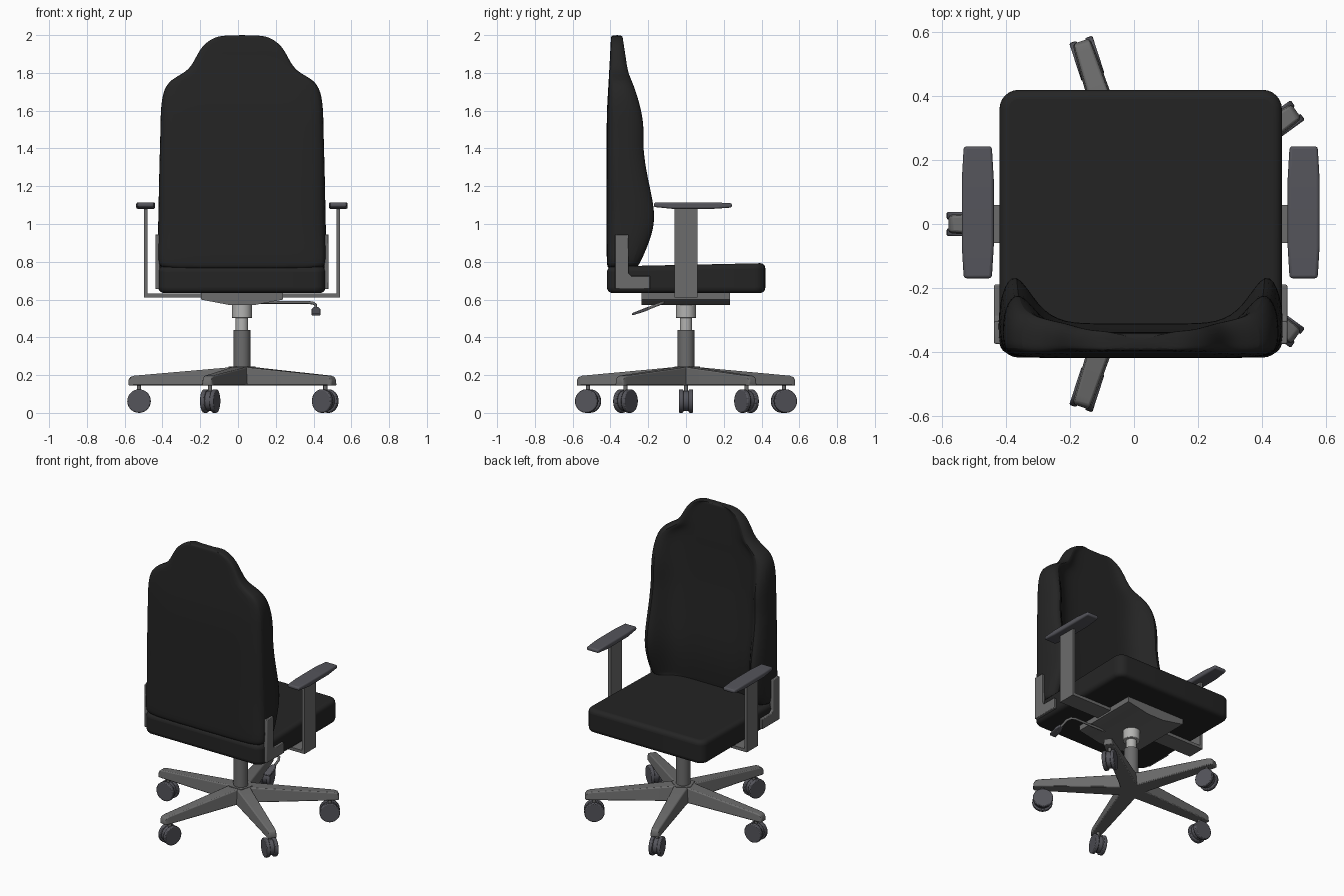
import bpy, bmesh, math
from mathutils import Matrix, Vector

if "Cube" in bpy.data.objects:
    bpy.data.objects.remove(bpy.data.objects["Cube"])

CX = 0.021  # the chair's axis sits slightly right of the overall centre


def material(name, rgb):
    m = bpy.data.materials.new(name)
    m.diffuse_color = (*rgb, 1)
    m.use_nodes = True
    m.node_tree.nodes["Principled BSDF"].inputs["Base Color"].default_value = m.diffuse_color
    return m


FABRIC = material("black_fabric", (0.018, 0.018, 0.018))
PLASTIC = material("dark_plastic", (0.09, 0.09, 0.105))
METAL = material("grey_metal", (0.15, 0.15, 0.15))
STEEL = material("light_steel", (0.45, 0.45, 0.44))


def finish(name, bm, mat, bevel=0, seg=2, subsurf=0, angle=0.0):
    bmesh.ops.recalc_face_normals(bm, faces=bm.faces[:])
    me = bpy.data.meshes.new(name)
    bm.to_mesh(me)
    bm.free()
    ob = bpy.data.objects.new(name, me)
    bpy.context.collection.objects.link(ob)
    ob.location.x = CX
    ob.rotation_euler.z = angle
    me.materials.append(mat)
    if bevel:
        b = ob.modifiers.new("bevel", 'BEVEL')
        b.width, b.segments, b.limit_method = bevel, seg, 'ANGLE'
    if subsurf:
        s = ob.modifiers.new("subsurf", 'SUBSURF')
        s.levels = s.render_levels = subsurf
    bpy.context.view_layer.objects.active = ob
    ob.select_set(True)
    bpy.ops.object.shade_smooth_by_angle(angle=math.radians(35))
    ob.select_set(False)
    return ob


def loft(rings):
    """Skin a list of closed point rings and cap both ends."""
    bm = bmesh.new()
    vs = [[bm.verts.new(p) for p in r] for r in rings]
    n = len(vs[0])
    for a, b in zip(vs, vs[1:]):
        for i in range(n):
            bm.faces.new((a[i], a[(i + 1) % n], b[(i + 1) % n], b[i]))
    bm.faces.new(vs[0][::-1])
    bm.faces.new(vs[-1])
    return bm


def box(x0, x1, y0, y1, z0, z1):
    return loft([[(x0, y0, z), (x1, y0, z), (x1, y1, z), (x0, y1, z)] for z in (z0, z1)])


def cylinder(r, depth, centre, axis='Z', n=24):
    bm = bmesh.new()
    rot = Matrix.Rotation(math.pi / 2, 4, 'X') if axis == 'Y' else Matrix()
    bmesh.ops.create_cone(bm, cap_ends=True, segments=n, radius1=r, radius2=r, depth=depth,
                          matrix=Matrix.Translation(centre) @ rot)
    return bm


# Star base: five tapered legs, each with a twin-wheel caster
for i in range(5):
    a = math.radians(36 + 72 * i)
    legs = [[(r, -w, 0.145), (r, w, 0.145), (r, w * .8, z), (r, -w * .8, z)]
            for r, w, z in ((0.03, 0.058, 0.245), (0.10, 0.052, 0.238),
                            (0.57, 0.032, 0.197), (0.592, 0.030, 0.190), (0.602, 0.026, 0.172))]
    finish(f"base_leg_{i}", loft(legs), METAL, 0.006, angle=a)
    finish(f"caster_stem_{i}", cylinder(0.011, 0.07, (0.545, 0, 0.12), n=12), METAL, angle=a)
    finish(f"caster_body_{i}", cylinder(0.053, 0.026, (0.545, 0, 0.064), 'Y'), PLASTIC, angle=a)
    for s in (-1, 1):
        finish(f"caster_wheel_{i}_{s}", cylinder(0.0625, 0.024, (0.545, s * 0.026, 0.0625), 'Y', 28),
               PLASTIC, 0.005, angle=a)
finish("base_hub", cylinder(0.075, 0.1, (0, 0, 0.195), n=5), METAL, angle=math.radians(72))

# Gas lift column
finish("column_sleeve", cylinder(0.045, 0.22, (0, 0, 0.33)), METAL)
finish("column_piston", cylinder(0.033, 0.12, (0, 0, 0.47)), STEEL)
finish("column_collar", cylinder(0.053, 0.075, (0, 0, 0.54)), STEEL, 0.003)

# Tilt mechanism under the seat
profile = ((-.218, .635), (-.218, .60), (-.06, .57), (.06, .57), (.218, .60), (.218, .635))
finish("tilt_mechanism", loft([[(x, y, z) for x, z in profile] for y in (-.235, .232)]), METAL)

# Height lever: bent rod with a flat grip
cu = bpy.data.curves.new("lever_rod", 'CURVE')
cu.dimensions, cu.bevel_depth, cu.bevel_resolution = '3D', 0.008, 2
cu.use_fill_caps = True
sp = cu.splines.new('POLY')
path = ((.10, -.12, .585), (.35, -.12, .585), (.376, -.128, .581), (.39, -.15, .573), (.392, -.24, .537))
sp.points.add(len(path) - 1)
for p, co in zip(sp.points, path):
    p.co = (*co, 1)
rod = bpy.data.objects.new("lever_rod", cu)
bpy.context.collection.objects.link(rod)
rod.location.x = CX
cu.materials.append(METAL)
grip = loft([[(.392 - w, y, z - h), (.392 + w, y, z - h), (.392 + w, y, z + h), (.392 - w, y, z + h)]
             for y, z, w, h in ((-.20, .553, .012, .009), (-.225, .543, .023, .009), (-.285, .522, .023, .006))])
finish("lever_grip", grip, PLASTIC, 0.003)

# Arm supports, arm pads and back brackets, mirrored
finish("arm_crossbar", box(-.515, .515, -.06, .06, .612, .632), METAL)
for side, s in (("left", -1), ("right", 1)):
    finish(f"arm_post_{side}", box(*sorted((s * .50, s * .519)), -.06, .06, .612, 1.09), METAL)
    pad = [[(s * .51 - w, y, z0), (s * .51 + w, y, z0), (s * .51 + w, y, z1), (s * .51 - w, y, z1)]
           for y, w, z0, z1 in ((-.17, .044, 1.09, 1.113), (-.07, .05, 1.08, 1.115),
                                (.14, .05, 1.08, 1.115), (.243, .044, 1.087, 1.11))]
    finish(f"arm_pad_{side}", loft(pad), PLASTIC, 0.009, 3)
    ell = ((-.375, .655), (-.19, .655), (-.19, .725), (-.29, .725), (-.305, .74), (-.305, .945), (-.375, .945))
    finish(f"back_bracket_{side}", loft([[(s * x, y, z) for y, z in ell] for x in (.435, .459)]), METAL, 0.004)

# Seat cushion: rounded slab, slightly higher at the front edge
bm = box(-.442, .442, -.418, .42, .635, .775)
for v in bm.verts:
    if v.co.z > .7 and v.co.y > 0:
        v.co.z = .793
upright = [e for e in bm.edges if abs(e.verts[0].co.z - e.verts[1].co.z) > .1]
bmesh.ops.bevel(bm, geom=upright, offset=.06, segments=6, profile=.5, affect='EDGES')
finish("seat", bm, FABRIC, 0.028, 5)

# Backrest: rows of height, half width, rear y, centre front y, bolster front y
rows = ((.757, .425, -.412, -.335, -.265), (.785, .444, -.42, -.33, -.24), (.90, .444, -.42, -.315, -.185),
        (1.0, .442, -.42, -.31, -.153), (1.1, .440, -.42, -.312, -.157), (1.25, .437, -.42, -.322, -.195),
        (1.4, .433, -.42, -.33, -.221), (1.5, .430, -.42, -.335, -.213), (1.6, .429, -.419, -.337, -.228),
        (1.70, .418, -.413, -.338, -.26), (1.765, .38, -.409, -.338, -.288), (1.806, .287, -.407, -.339, -.308),
        (1.87, .248, -.403, -.34, -.318), (1.94, .214, -.40, -.342, -.33), (1.985, .155, -.397, -.343, -.338),
        (2.0, .10, -.395, -.344, -.34))
rings = []
for z, w, yb, yc, yf in rows:
    d = yf - yc
    peak = yf + .008 + .1 * d
    edge = yf - .25 * (yf - yb)
    half = [(.45, yb), (.92, yb), (1, yb + .15 * (yf - yb)), (1.005, (yb + edge) / 2),
            (1, edge), (.89, peak), (.73, yc + .32 * d), (.55, yc), (.28, yc)]
    ring = [(0, yb)] + half + [(0, yc)] + [(-u, y) for u, y in reversed(half)]
    rings.append([(u * w, y, z) for u, y in ring])
finish("backrest", loft(rings), FABRIC, subsurf=2)
